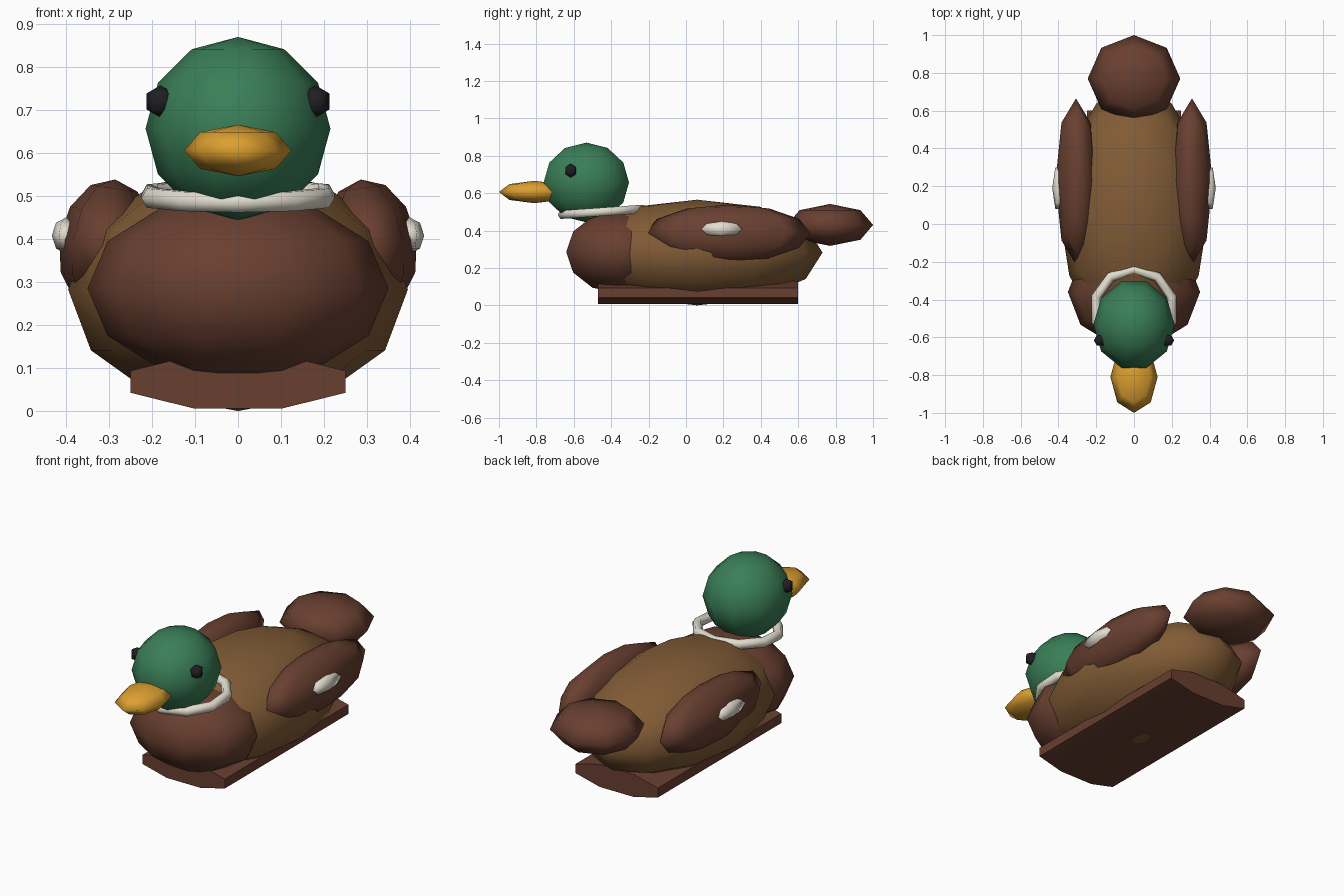
import bpy, bmesh, math
from mathutils import Matrix

cube = bpy.data.objects.get("Cube")
if cube:
    bpy.data.objects.remove(cube, do_unlink=True)


def material(name, rgb):
    m = bpy.data.materials.new(name)
    m.use_nodes = True
    colour = (*rgb, 1)
    m.diffuse_color = colour
    bsdf = next(n for n in m.node_tree.nodes if n.type == 'BSDF_PRINCIPLED')
    bsdf.inputs["Base Color"].default_value = colour
    bsdf.inputs["Roughness"].default_value = 0.8
    return m


green = material("head green", (0.042, 0.21, 0.095))
brown = material("dark brown", (0.14, 0.05, 0.03))
tan = material("body tan", (0.22, 0.105, 0.036))
orange = material("bill orange", (0.72, 0.35, 0.03))
white = material("off white", (0.76, 0.72, 0.62))
black = material("eye black", (0.014, 0.014, 0.017))


def finish(name, bm, mat, loc, rot=(0, 0, 0), smooth_angle=180):
    bmesh.ops.recalc_face_normals(bm, faces=bm.faces)
    mesh = bpy.data.meshes.new(name)
    bm.to_mesh(mesh)
    bm.free()
    mesh.materials.append(mat)
    obj = bpy.data.objects.new(name, mesh)
    bpy.context.collection.objects.link(obj)
    obj.location = loc
    obj.rotation_euler = [math.radians(a) for a in rot]
    bpy.ops.object.select_all(action='DESELECT')
    obj.select_set(True)
    bpy.context.view_layer.objects.active = obj
    if smooth_angle == 180:
        bpy.ops.object.shade_smooth()
    else:
        bpy.ops.object.shade_smooth_by_angle(angle=math.radians(smooth_angle))


def ellipsoid(name, mat, loc, radii, segs, rings, rot=(0, 0, 0)):
    bm = bmesh.new()
    bmesh.ops.create_uvsphere(bm, u_segments=segs, v_segments=rings, radius=1)
    # turn the sphere so that a column of points lies on the x axis
    v = max(bm.verts, key=lambda p: abs(p.co.x)).co
    turn = Matrix.Rotation(-math.atan2(v.y, v.x), 4, 'Z')
    bm.transform(Matrix.Diagonal((*radii, 1)) @ turn)
    finish(name, bm, mat, loc, rot)


def ring(name, mat, loc, major, minor, segs, sides, rot):
    bm = bmesh.new()
    loops = []
    for i in range(segs):
        a = math.pi / 2 + math.tau * i / segs
        loop = []
        for j in range(sides):
            b = math.tau * j / sides
            r = major + minor * math.cos(b)
            loop.append(bm.verts.new((r * math.cos(a), r * math.sin(a), minor * math.sin(b))))
        loops.append(loop)
    for i in range(segs):
        p, q = loops[i], loops[(i + 1) % segs]
        for j in range(sides):
            k = (j + 1) % sides
            bm.faces.new((p[j], q[j], q[k], p[k]))
    finish(name, bm, mat, loc, rot)


# Flattened eight-sided keel board running along the body
bm = bmesh.new()
bmesh.ops.create_cone(bm, cap_ends=True, segments=8, radius1=1, radius2=1, depth=1)
bm.verts.ensure_lookup_table()
corner = bm.verts[0].co
turn = Matrix.Rotation(math.pi / 8 - math.atan2(corner.y, corner.x), 4, 'Z')
bm.transform(Matrix.Diagonal((0.27, 1.07, 0.067, 1)) @ Matrix.Rotation(math.pi / 2, 4, 'X') @ turn)
finish("base", bm, brown, (0, 0.065, 0.068), smooth_angle=40)

# Trunk
ellipsoid("body", tan, (0, 0.06, 0.2825), (0.395, 0.67, 0.2825), 12, 6)
ellipsoid("breast", brown, (0, -0.36, 0.285), (0.35, 0.295, 0.22), 10, 6)
ellipsoid("tail", brown, (0, 0.77, 0.43), (0.245, 0.23, 0.112), 8, 4)

# Head
ellipsoid("head", green, (0, -0.533, 0.657), (0.215, 0.24, 0.213), 10, 6)
ellipsoid("bill", orange, (0, -0.81, 0.606), (0.125, 0.19, 0.06), 8, 4)
ring("neck_ring", white, (0, -0.45, 0.5), 0.21, 0.026, 10, 6, (4, 0, 0))

# Paired parts
for side, s in (("left", 1), ("right", -1)):
    ellipsoid(side + "_wing", brown, (s * 0.307, 0.225, 0.385),
              (0.11, 0.44, 0.155), 8, 6, (0, -s * 8, 0))
    ellipsoid(side + "_wing_patch", white, (s * 0.4, 0.19, 0.408),
              (0.033, 0.127, 0.042), 6, 4)
    ellipsoid(side + "_eye", black, (s * 0.18, -0.616, 0.72),
              (0.0375, 0.0375, 0.0375), 6, 3)
